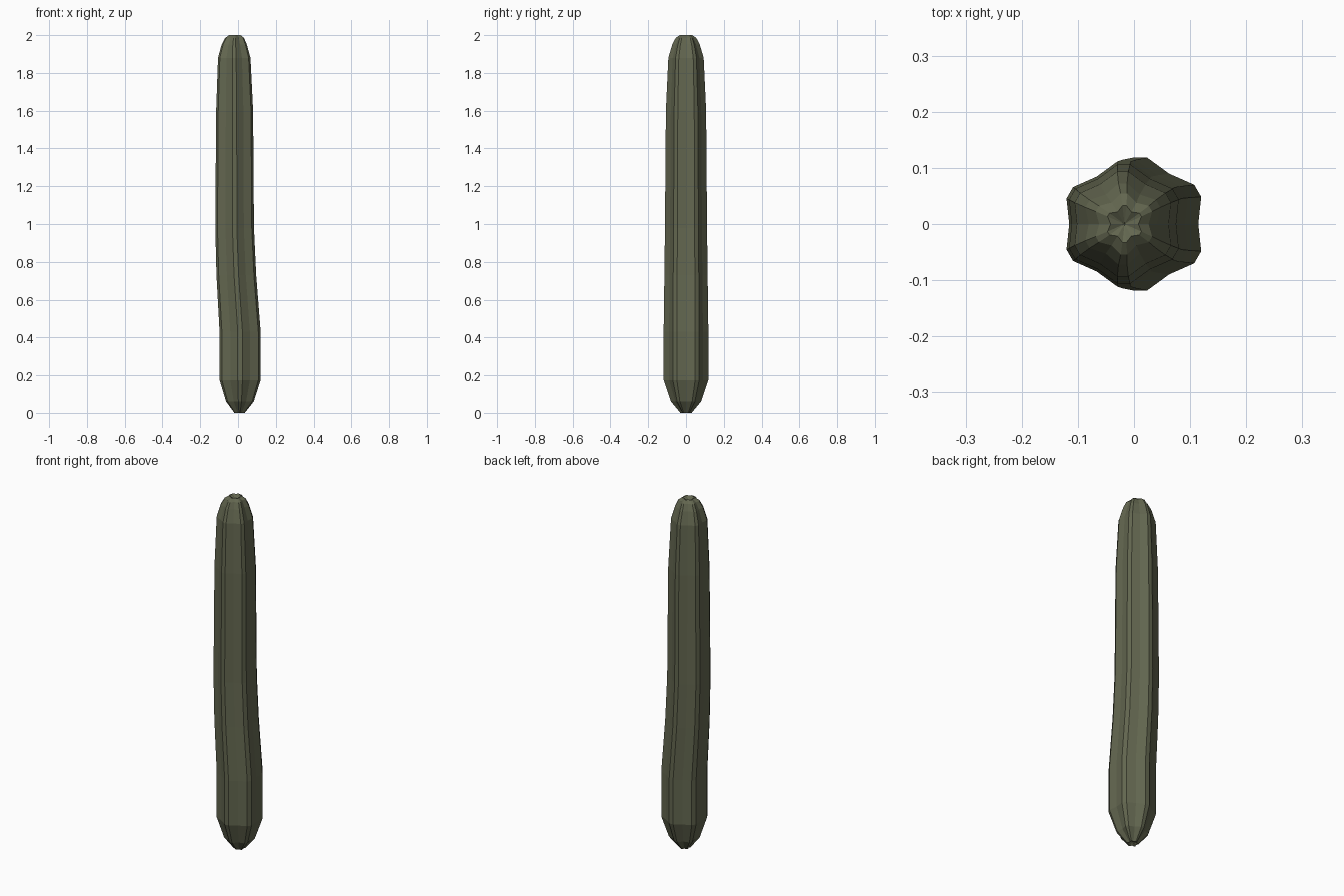
import bpy, bmesh, math

cube = bpy.data.objects.get("Cube")
if cube:
    bpy.data.objects.remove(cube, do_unlink=True)

green = bpy.data.materials.new("dull olive green")
green.use_nodes = True
colour = (0.125, 0.135, 0.08, 1)
green.diffuse_color = colour
green.node_tree.nodes["Principled BSDF"].inputs["Base Color"].default_value = colour

# Rings up the stem: height, centre x, ridge radius, groove depth ratio
RINGS = [
    (0.0, 0.008, 0.03, 0.7), (0.06, 0.01, 0.08, 0.82), (0.175, 0.011, 0.119, 0.87),
    (0.43, 0.011, 0.119, 0.87), (0.73, -0.009, 0.115, 0.87), (0.98, -0.018, 0.112, 0.87),
    (1.6, -0.018, 0.107, 0.87), (1.88, -0.02, 0.094, 0.87), (1.95, -0.02, 0.073, 0.83),
    (1.985, -0.018, 0.055, 0.8), (2.0, -0.017, 0.033, 0.75),
]
LOBES = 6


def ring(bm, z, cx, radius, groove):
    """Six flat-topped ridges separated by shallow grooves."""
    verts = []
    for i in range(LOBES):
        start = i * 2 * math.pi / LOBES
        for degrees, scale in ((0, groove), (24, 1), (36, 1)):
            a = start + math.radians(degrees)
            r = radius * scale
            verts.append(bm.verts.new((cx + r * math.cos(a), r * math.sin(a), z)))
    return verts


# Ribbed stem, bent slightly to one side
bm = bmesh.new()
loops = [ring(bm, *r) for r in RINGS]
n = len(loops[0])
for low, high in zip(loops, loops[1:]):
    for i in range(n):
        j = (i + 1) % n
        bm.faces.new((low[i], low[j], high[j], high[i]))

# Dimpled ends
for loop, x, z in ((loops[0], 0.008, 0.012), (loops[-1], -0.017, 1.985)):
    pole = bm.verts.new((x, 0, z))
    for i in range(n):
        bm.faces.new((loop[i], loop[(i + 1) % n], pole))
bmesh.ops.recalc_face_normals(bm, faces=bm.faces)

mesh = bpy.data.meshes.new("ribbed_stem")
bm.to_mesh(mesh)
bm.free()
mesh.materials.append(green)
stem = bpy.data.objects.new("ribbed_stem", mesh)
bpy.context.collection.objects.link(stem)
